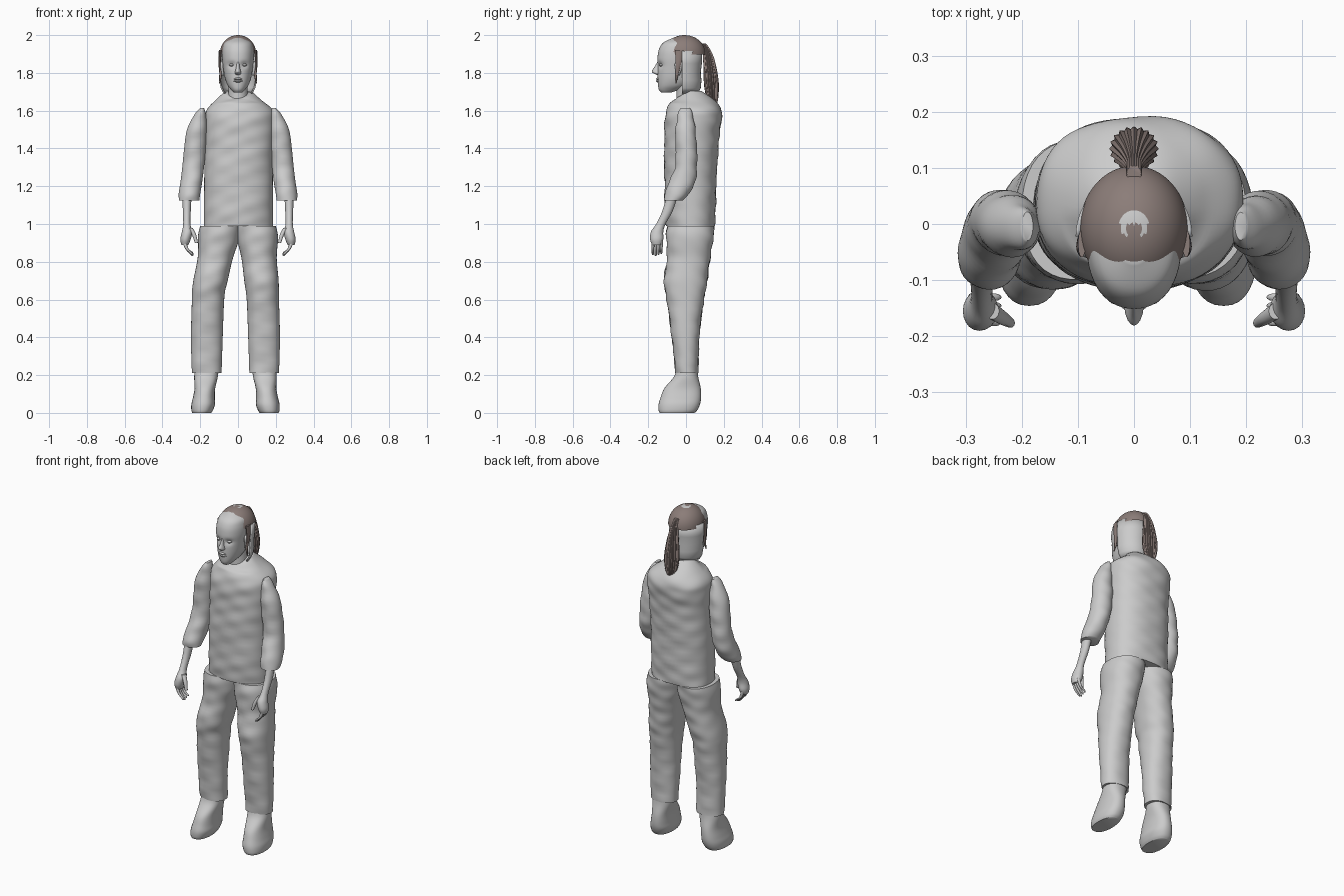
import bpy, bmesh, math

cube = bpy.data.objects.get("Cube")
if cube:
    bpy.data.objects.remove(cube)


def material(name, rgb):
    m = bpy.data.materials.new(name)
    m.use_nodes = True
    m.diffuse_color = (*rgb, 1)
    m.node_tree.nodes["Principled BSDF"].inputs["Base Color"].default_value = (*rgb, 1)
    return m


GREY = material("plain grey", (0.6, 0.6, 0.6))
HAIR = material("dull brown hair", (0.26, 0.205, 0.19))


def finish(name, bm, mats, angle=50):
    bmesh.ops.recalc_face_normals(bm, faces=bm.faces)
    mesh = bpy.data.meshes.new(name)
    bm.to_mesh(mesh)
    bm.free()
    for m in mats:
        mesh.materials.append(m)
    ob = bpy.data.objects.new(name, mesh)
    bpy.context.collection.objects.link(ob)
    bpy.ops.object.select_all(action='DESELECT')
    ob.select_set(True)
    bpy.context.view_layer.objects.active = ob
    bpy.ops.object.shade_smooth_by_angle(angle=math.radians(angle))
    return ob


def spline(a, b, c, d, t):
    return b + t / 2 * (c - a + t * (2*a - 5*b + 4*c - d + t * (3*(b - c) + d - a)))


def signed_pow(v, p):
    return math.copysign(abs(v) ** p, v)


def loft(name, rows, mat=GREY, n=32, steps=5, power=2, warp=None, ribs=0):
    """Skin through horizontal rings, each given as (x0, x1, y0, y1, z)."""
    full = []
    last = len(rows) - 1
    for i in range(last):
        quad = [rows[max(0, min(last, i + k))] for k in (-1, 0, 1, 2)]
        for s in range(steps):
            full.append([spline(*vals, s / steps) for vals in zip(*quad)])
    full.append(rows[-1])
    bm = bmesh.new()
    rings = []
    for x0, x1, y0, y1, z in full:
        ring = []
        for k in range(n):
            a = math.tau * k / n
            r = 1 - (0.12 * (k % 2) if ribs else 0)
            x = (x0 + x1) / 2 + (x1 - x0) / 2 * r * signed_pow(math.cos(a), 2 / power)
            y = (y0 + y1) / 2 + (y1 - y0) / 2 * r * signed_pow(math.sin(a), 2 / power)
            p = (x, y, z)
            ring.append(bm.verts.new(warp(*p) if warp else p))
        rings.append(ring)
    for lo, hi in zip(rings, rings[1:]):
        for k in range(n):
            j = (k + 1) % n
            bm.faces.new((lo[k], lo[j], hi[j], hi[k]))
    bm.faces.new(rings[0])
    bm.faces.new(rings[-1])
    return finish(name, bm, [mat])


def mirrored(rows, side):
    return rows if side > 0 else [(-b, -a, c, d, z) for a, b, c, d, z in rows]


def wrinkle(x, y, z):
    w = math.sin(38 * z + 9 * x) * math.sin(21 * x + 13 * z + 17 * y)
    w += 0.6 * math.sin(71 * z - 30 * x + 25 * y)
    return x, y + 0.003 * w, z


# Shirt body, with the neckline dropping at the front
def shirt_warp(x, y, z):
    drop = max(0, z - 1.64) * max(0, min(1, (0.02 - y) * 14)) * 0.6
    x, y, z = wrinkle(x, y, z)
    return x, y, z - drop


loft("shirt", [(-.18, .185, -.105, .155, .99), (-.18, .185, -.112, .157, 1.1),
               (-.178, .185, -.115, .165, 1.3), (-.175, .19, -.115, .175, 1.45),
               (-.175, .195, -.112, .19, 1.55), (-.165, .185, -.1, .185, 1.605),
               (-.12, .125, -.08, .15, 1.655), (-.065, .07, -.05, .085, 1.705)],
     n=64, steps=8, power=2.3, warp=shirt_warp)

sleeve = [(.18, .2, -.03, .02, 1.615), (.17, .23, -.045, .035, 1.58),
          (.165, .27, -.055, .05, 1.5), (.17, .285, -.055, .057, 1.4),
          (.18, .295, -.06, .06, 1.3), (.19, .305, -.09, .048, 1.22),
          (.2, .314, -.112, .015, 1.16), (.205, .312, -.115, -.02, 1.125)]
forearm = [(.245, .295, -.1, -.04, 1.16), (.25, .292, -.125, -.07, 1.07),
           (.252, .29, -.158, -.108, 1), (.242, .297, -.185, -.12, .96),
           (.25, .305, -.19, -.12, .92), (.262, .3, -.18, -.13, .89)]
thumb = [(.24, .265, -.17, -.14, .98), (.222, .245, -.18, -.155, .945), (.212, .228, -.185, -.168, .9)]
trouser = [(-.012, .2, -.1, .15, .99), (-.008, .212, -.105, .145, .93),
           (.018, .205, -.1, .128, .82), (.033, .215, -.117, .112, .7),
           (.046, .217, -.102, .095, .6), (.054, .222, -.075, .07, .4),
           (.06, .217, -.056, .066, .21)]
shoe = [(.075, .2, -.05, .06, .24), (.08, .205, -.065, .065, .19), (.094, .203, -.115, .078, .13),
        (.096, .212, -.135, .08, .08), (.095, .22, -.145, .074, .045),
        (.105, .22, -.145, .06, .015), (.115, .215, -.14, .045, 0)]


# The right leg stands a little further out
def stance(side, fold):
    def warp(x, y, z):
        if side < 0:
            x -= 0.027 * max(0, min(1, (0.9 - z) / 0.25))
        return wrinkle(x, y, z) if fold else (x, y, z)
    return warp


# Limbs
for side, label in ((1, "left"), (-1, "right")):
    loft(label + "_sleeve", mirrored(sleeve, side), warp=wrinkle)
    loft(label + "_forearm", mirrored(forearm, side), n=20)
    loft(label + "_thumb", mirrored(thumb, side), n=10)
    for f in range(4):
        y = -.182 + .015 * f
        tip = .83 + .006 * abs(f - 1)
        finger = [(.275, .296, y, y + .015, .91), (.262, .28, y, y + .014, .87),
                  (.24, .255, y, y + .013, tip + .01), (.236, .244, y + .003, y + .01, tip)]
        loft(label + "_finger", mirrored(finger, side), n=10)
    loft(label + "_trouser_leg", mirrored(trouser, side), n=40, steps=7, power=2.2,
         warp=stance(side, True))
    loft(label + "_shoe", mirrored(shoe, side), power=2.3, warp=stance(side, False))


# Neck and face, with sunken eye sockets
def sockets(x, y, z):
    if y < -.05:
        d = ((abs(x) - .034) / .02) ** 2 + ((z - 1.842) / .016) ** 2
        y += .012 * math.exp(-d)
    return x, y, z


def centred(half, y0, y1, z):
    return (-half, half, y0, y1, z)


loft("neck", [centred(.06, -.055, .065, 1.58), centred(.052, -.05, .06, 1.68),
              centred(.052, -.05, .06, 1.76)])
loft("face", [centred(.02, -.13, -.08, 1.695), centred(.036, -.143, -.04, 1.71),
              centred(.055, -.148, .01, 1.735), centred(.07, -.15, .05, 1.775),
              centred(.079, -.15, .07, 1.83), centred(.084, -.151, .075, 1.88),
              centred(.082, -.143, .075, 1.925), centred(.07, -.12, .065, 1.96),
              centred(.03, -.07, .03, 1.985)], n=56, steps=7, power=2.2, warp=sockets)
loft("nose", [centred(.007, -.15, -.12, 1.86), centred(.01, -.168, -.12, 1.83),
              centred(.015, -.181, -.12, 1.808), centred(.017, -.17, -.12, 1.797),
              centred(.008, -.152, -.12, 1.788)], n=16)
for name, z in (("upper_lip", 1.768), ("lower_lip", 1.757)):
    loft(name, [centred(.014, -.152, -.12, z + .007), centred(.025, -.158, -.12, z),
                centred(.014, -.152, -.12, z - .007)], n=20)

eye = [(.028, .04, -.138, -.11, 1.85), (.02, .048, -.143, -.11, 1.842), (.028, .04, -.138, -.11, 1.834)]
ear = [(.075, .09, -.05, -.02, 1.862), (.075, .097, -.06, -.015, 1.845),
       (.075, .093, -.055, -.025, 1.81), (.075, .085, -.05, -.035, 1.785)]
lock = [(.086, .1, -.06, -.01, 1.92), (.09, .103, -.055, -.025, 1.85),
        (.085, .098, -.055, -.04, 1.79), (.095, .1, -.055, -.05, 1.745)]
for side, label in ((1, "left"), (-1, "right")):
    loft(label + "_eye", mirrored(eye, side), n=16)
    loft(label + "_ear", mirrored(ear, side), n=16)
    loft(label + "_loose_lock", mirrored(lock, side), HAIR, n=10)

# Back of the head: a half shell, open to the front
bm = bmesh.new()
levels = [(1.69, .075, .085), (1.72, .092, .1), (1.76, .1, .104), (1.8, .099, .1),
          (1.85, .104, .106), (1.915, .104, .108)]
shell = [[bm.verts.new((rx * math.cos(math.pi * k / 28), -.022 + ry * math.sin(math.pi * k / 28), z))
          for k in range(29)] for z, rx, ry in levels]
for lo, hi in zip(shell, shell[1:]):
    for k in range(28):
        bm.faces.new((lo[k], lo[k + 1], hi[k + 1], hi[k]))
skull = finish("skull_back", bm, [GREY])
thick = skull.modifiers.new("thickness", 'SOLIDIFY')
thick.thickness = .008

# Hair cap: a dome trimmed at the hairline, with a bare patch on the crown
bm = bmesh.new()
bmesh.ops.create_uvsphere(bm, u_segments=64, v_segments=64, radius=1)
for v in bm.verts:
    x, y, z = v.co
    v.co = (.097 * x, -.008 + .112 * y, 1.89 + .11 * signed_pow(z, .9))


def below_hairline(c):
    fringe = -.104 + .006 * math.sin(90 * c.x)
    return c.z < 1.9 + .25 * max(0, -.03 - c.y) or c.y < fringe


trim = [f for f in bm.faces if below_hairline(f.calc_center_median())]
bmesh.ops.delete(bm, geom=trim, context='FACES')
for f in bm.faces:
    c = f.calc_center_median()
    ring = math.hypot(c.x, c.y + .002) < .025
    f.material_index = int(ring and not (abs(c.x) < .012 and c.y < 0))
finish("hair_cap", bm, [HAIR, GREY])

# Ponytail with ribbed strands
loft("ponytail", [centred(.014, .075, .105, 1.955), centred(.015, .085, .125, 1.93),
                  centred(.026, .09, .148, 1.88), centred(.038, .093, .165, 1.81),
                  centred(.044, .095, .174, 1.74), centred(.036, .105, .172, 1.68),
                  centred(.02, .118, .165, 1.64), centred(.006, .135, .15, 1.615)],
     HAIR, n=40, ribs=1)
